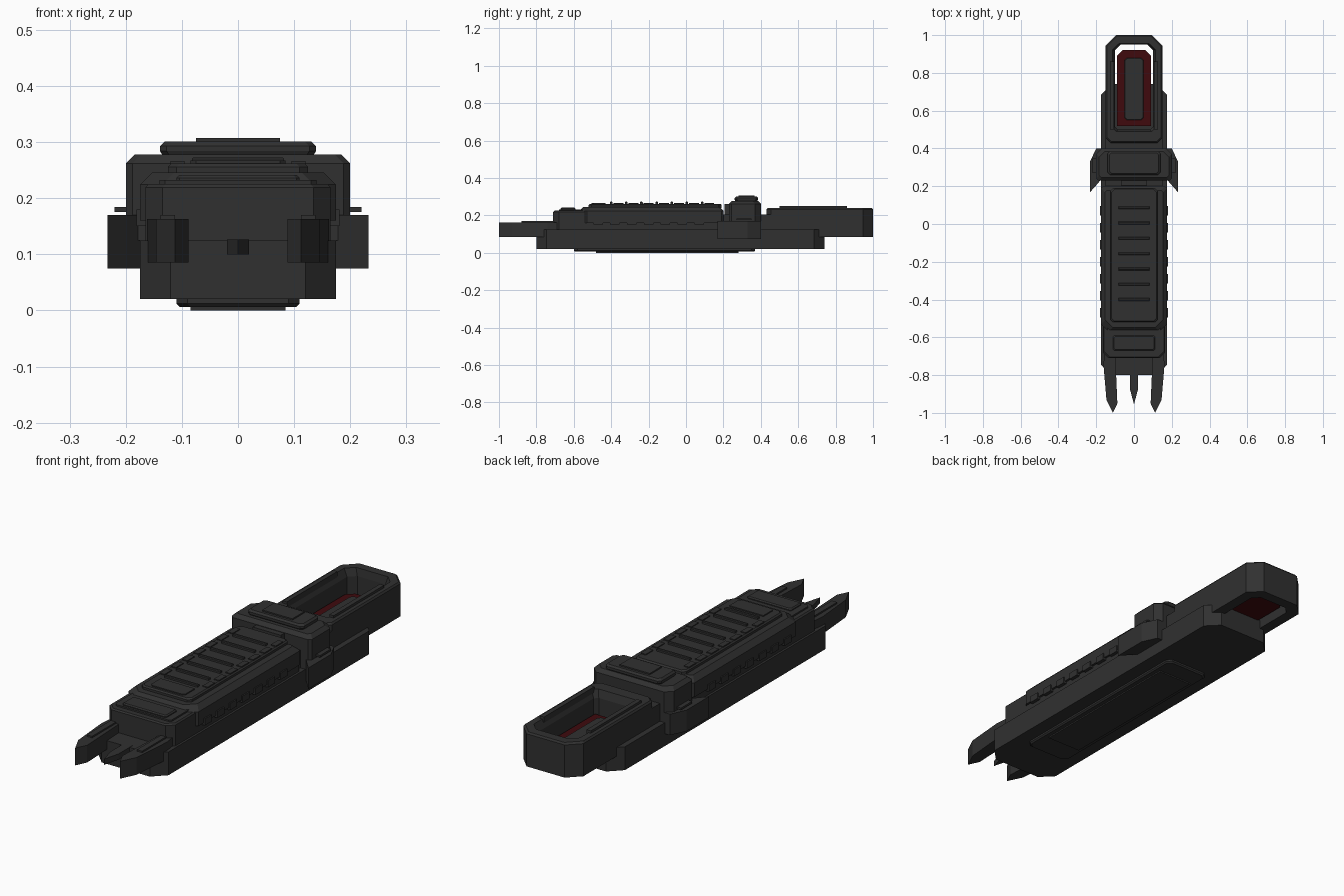
import bpy
import bmesh

cube = bpy.data.objects.get("Cube")
if cube:
    bpy.data.objects.remove(cube)


def material(name, colour):
    m = bpy.data.materials.new(name)
    m.use_nodes = True
    m.diffuse_color = colour
    bsdf = next(n for n in m.node_tree.nodes if n.type == 'BSDF_PRINCIPLED')
    bsdf.inputs["Base Color"].default_value = colour
    return m


GREY = material("charcoal", (0.03, 0.03, 0.03, 1))
RED = material("dark red", (0.05, 0.003, 0.004, 1))


def octagon(hw, y0, y1, front=0.0, back=0.0, inset=0.0):
    """Plan outline with cut corners, optionally shrunk by an inset."""
    hw, y0, y1 = hw - inset, y0 + inset, y1 - inset
    half = [(hw - front, y0), (hw, y0 + front), (hw, y1 - back), (hw - back, y1)]
    return half + [(-x, y) for x, y in reversed(half)]


def loft(name, loops, mat=GREY, ring=False, dx=0.0):
    """Join outlines at given heights; a ring closes back on itself."""
    bm = bmesh.new()
    rows = [[bm.verts.new((x + dx, y, z)) for x, y in pts] for pts, z in loops]
    n = len(rows[0])
    pairs = list(zip(rows, rows[1:]))
    if ring:
        pairs.append((rows[-1], rows[0]))
    else:
        bm.faces.new(rows[0])
        bm.faces.new(rows[-1])
    for a, b in pairs:
        for i in range(n):
            j = (i + 1) % n
            bm.faces.new((a[i], a[j], b[j], b[i]))
    bmesh.ops.remove_doubles(bm, verts=bm.verts, dist=0.0001)
    bmesh.ops.recalc_face_normals(bm, faces=bm.faces)
    mesh = bpy.data.meshes.new(name)
    bm.to_mesh(mesh)
    bm.free()
    mesh.materials.append(mat)
    ob = bpy.data.objects.new(name, mesh)
    bpy.context.collection.objects.link(ob)
    return ob


def slab(name, hw, y0, y1, z0, z1, front=0.0, back=0.0, bevel=0.0, mat=GREY, dx=0.0):
    """Block with cut plan corners and a bevelled top edge."""
    loops = [(octagon(hw, y0, y1, front, back), z0)]
    if bevel:
        loops.append((octagon(hw, y0, y1, front, back), z1 - bevel))
    loops.append((octagon(hw, y0, y1, front, back, bevel), z1))
    return loft(name, loops, mat, dx=dx)


def pair(name, outline, z0, z1):
    """Extruded outline on both sides."""
    for side, s in (("left", 1), ("right", -1)):
        pts = [(x * s, y) for x, y in outline]
        loft(side + "_" + name, [(pts, z0), (pts, z1)])


def box(x0, x1, y0, y1):
    return [(x0, y0), (x1, y0), (x1, y1), (x0, y1)]


# Lower hull and underside plates
slab("lower_hull", 0.175, -0.80, 0.74, 0.02, 0.125, 0.055, 0.055)
loft("belly_plate", [(octagon(0.11, -0.60, 0.37, 0.02, 0.02, 0.006), 0.006),
                     (octagon(0.11, -0.60, 0.37, 0.02, 0.02), 0.012),
                     (octagon(0.11, -0.60, 0.37, 0.02, 0.02), 0.022)])
slab("belly_panel", 0.085, -0.48, 0.28, 0.0, 0.008)

# Upper body, stepped towards the nose
slab("upper_body", 0.165, -0.71, 0.20, 0.12, 0.225, 0.03, 0.0, 0.006)
slab("nose_deck", 0.14, -0.68, -0.54, 0.22, 0.232, 0.01)
slab("nose_panel", 0.11, -0.67, -0.59, 0.23, 0.241, 0.006, 0.006, 0.005)
slab("main_housing", 0.175, -0.57, 0.20, 0.16, 0.246, 0.04, 0.01, 0.022)
slab("rear_deck", 0.15, 0.18, 0.46, 0.12, 0.205)

# Ribbed grip panel
slab("grip_panel", 0.125, -0.52, 0.19, 0.24, 0.262, 0.015, 0.015, 0.006)
for i in range(7):
    y = -0.40 + i * 0.081
    slab(f"grip_rib_{i + 1}", 0.082, y - 0.007, y + 0.007, 0.26, 0.273, bevel=0.003)
    pair(f"grip_tab_{i + 1}", box(0.095, 0.12, y + 0.012, y + 0.065), 0.255, 0.266)
slab("grip_front_pad", 0.085, -0.505, -0.43, 0.26, 0.267, 0.01)

# Side vents
for i in range(7):
    y = -0.47 + i * 0.09
    pair(f"side_vent_{i + 1}", box(0.16, 0.181, y - 0.025, y + 0.025), 0.15, 0.18)

# Clamp collar with its wings and top button
slab("clamp_collar", 0.20, 0.23, 0.40, 0.125, 0.278, 0.012, 0.03, 0.016)
pair("clamp_wing", [(0.17, 0.24), (0.20, 0.205), (0.233, 0.168), (0.233, 0.33),
                    (0.20, 0.40), (0.17, 0.40)], 0.075, 0.17)
pair("clamp_pin", box(0.19, 0.22, 0.27, 0.35), 0.175, 0.184)
loft("top_button", [(octagon(0.139, 0.26, 0.385, 0.012, 0.012, i), z)
                    for i, z in ((0.008, 0.27), (0, 0.284), (0, 0.293), (0.008, 0.301))])
slab("button_plate", 0.075, 0.28, 0.365, 0.30, 0.307)
slab("collar_front_block", 0.07, 0.205, 0.24, 0.20, 0.26)

# Rear loop with a sloped opening
outer = octagon(0.15, 0.43, 1.0, 0.025, 0.055)
inner = octagon(0.10, 0.50, 0.95, 0.015, 0.03)
lip = octagon(0.115, 0.49, 0.955, 0.02, 0.035)
loft("rear_loop", [(outer, 0.085), (outer, 0.232),
                   (octagon(0.15, 0.43, 1.0, 0.025, 0.055, 0.006), 0.24),
                   (lip, 0.24), (inner, 0.205), (inner, 0.085)], ring=True)
pair("loop_rail", box(0.106, 0.127, 0.50, 0.86), 0.225, 0.251)

# Red insert and its raised pad
slab("red_insert", 0.09, 0.52, 0.92, 0.122, 0.14, 0.0, 0.03, mat=RED)
slab("insert_pad", 0.05, 0.55, 0.88, 0.135, 0.15, 0.012, 0.012, 0.003)

# Front prongs
pair("prong", [(0.155, -0.68), (0.162, -0.74), (0.146, -0.93), (0.112, -1.0),
               (0.088, -0.95), (0.098, -0.72), (0.10, -0.68)], 0.085, 0.163)
pair("prong_ridge", box(0.112, 0.138, -0.88, -0.70), 0.16, 0.17)
loft("centre_prong", [(pts, z) for z in (0.10, 0.126)
                      for pts in [[(-0.02, -0.78), (-0.02, -0.88), (0, -0.955),
                                   (0.02, -0.88), (0.02, -0.78)]]])
